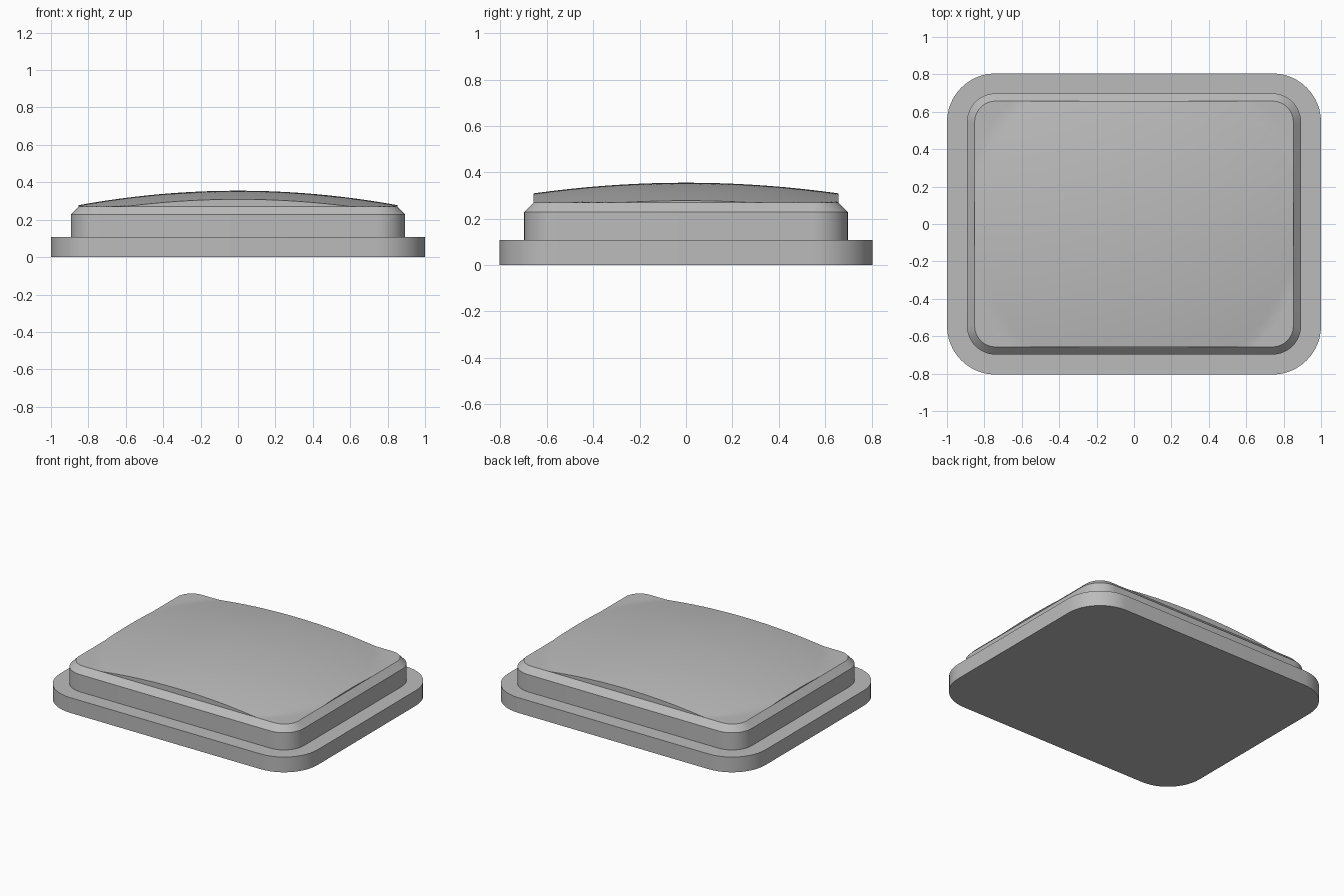
import bpy, bmesh, math

old = bpy.data.objects.get("Cube")
if old:
    bpy.data.objects.remove(old)

grey = bpy.data.materials.new("mid_grey")
grey.use_nodes = True
colour = (0.5, 0.5, 0.5, 1)
grey.diffuse_color = colour
grey.node_tree.nodes["Principled BSDF"].inputs["Base Color"].default_value = colour

RIM_Z, PEAK_Z, CURVE = 0.27, 0.355, 0.1065


def outline(hx, hy, r, side=1, arc=12):
    """Rounded rectangle, with each straight side split into equal steps."""
    corners = [(1, 1), (-1, 1), (-1, -1), (1, -1)]
    arcs = []
    for i, (sx, sy) in enumerate(corners):
        angles = [math.pi / 2 * (i + k / arc) for k in range(arc + 1)]
        arcs.append([(sx * (hx - r) + r * math.cos(a),
                      sy * (hy - r) + r * math.sin(a)) for a in angles])
    points = []
    for i, part in enumerate(arcs):
        points += part
        a, b = part[-1], arcs[(i + 1) % 4][0]
        points += [(a[0] + (b[0] - a[0]) * t / side,
                    a[1] + (b[1] - a[1]) * t / side) for t in range(1, side)]
    return points


def loft(name, rings, cap_bottom=False, cap_top=False):
    """Join matching rings of 3D points with quads."""
    bm = bmesh.new()
    loops = [[bm.verts.new(p) for p in ring] for ring in rings]
    for low, high in zip(loops, loops[1:]):
        for i in range(len(low)):
            j = (i + 1) % len(low)
            bm.faces.new((low[i], low[j], high[j], high[i]))
    if cap_bottom:
        bm.faces.new(loops[0][::-1])
    if cap_top:
        bm.faces.new(loops[-1])
    bmesh.ops.remove_doubles(bm, verts=bm.verts[:], dist=0.00005)
    mesh = bpy.data.meshes.new(name)
    bm.to_mesh(mesh)
    bm.free()
    mesh.materials.append(grey)
    obj = bpy.data.objects.new(name, mesh)
    bpy.context.collection.objects.link(obj)
    bpy.ops.object.select_all(action="DESELECT")
    obj.select_set(True)
    bpy.context.view_layer.objects.active = obj
    bpy.ops.object.shade_smooth_by_angle(angle=math.radians(30))
    return obj


def at(points, z):
    return [(x, y, z) for x, y in points]


# Wide base slab
slab = outline(1, 0.805, 0.26)
loft("base_slab", [at(slab, 0), at(slab, 0.107)], True, True)

# Raised body with a bevelled shoulder
body = outline(0.893, 0.698, 0.153)
rim = outline(0.852, 0.657, 0.112)
loft("raised_body", [at(body, 0.107), at(body, 0.228), at(rim, RIM_Z)])

# Domed top, with short upright walls and level corners
edge = outline(0.852, 0.657, 0.112, side=40)


def dome(scale):
    pts = [(x * scale, y * scale) for x, y in edge]
    return [(x, y, max(RIM_Z, PEAK_Z - CURVE * (x * x + y * y))) for x, y in pts]


steps = 32
loft("domed_top", [at(edge, RIM_Z)] + [dome(1 - k / steps) for k in range(steps)],
     cap_top=True)
